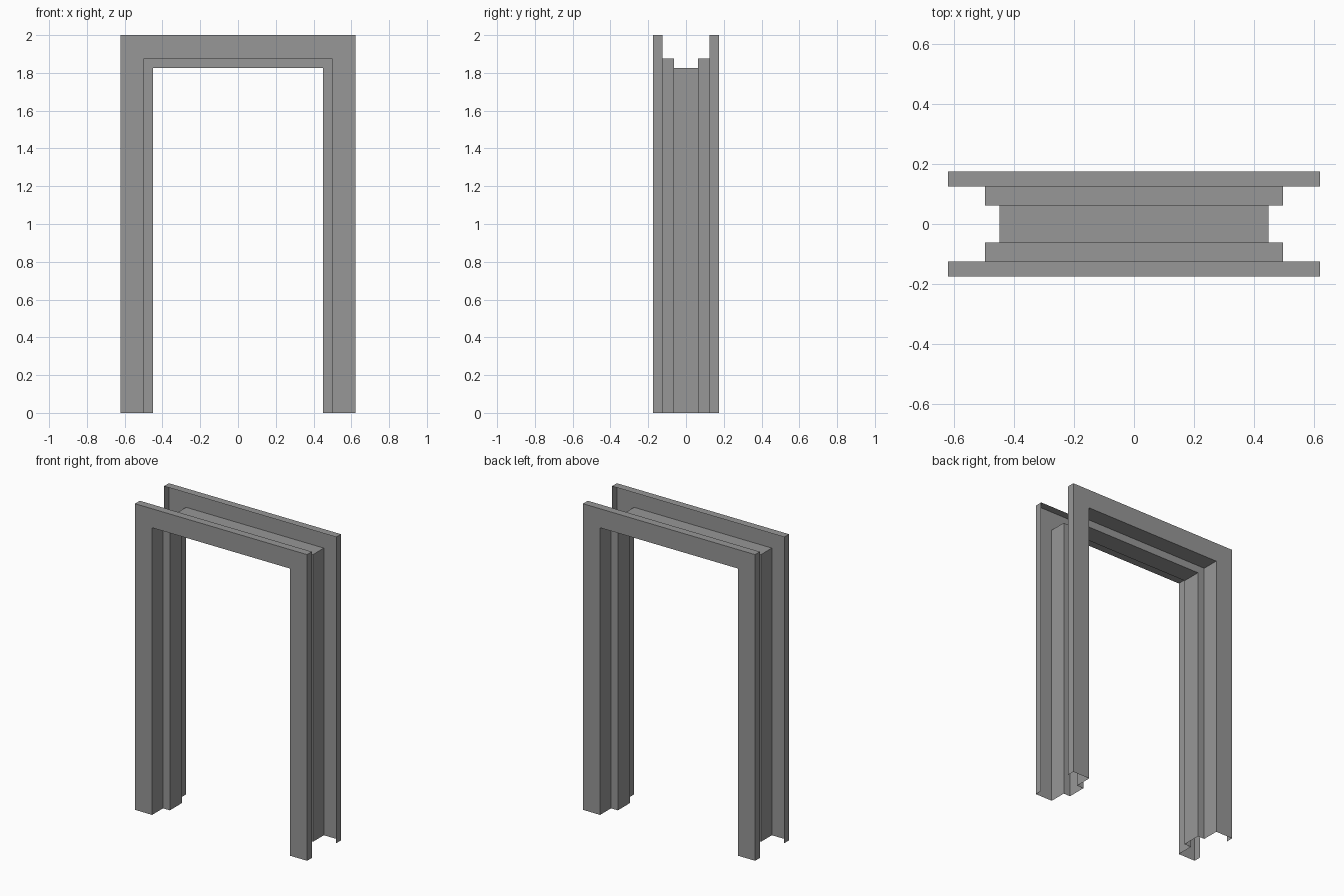
import bpy
import bmesh

# Remove the default cube
cube = bpy.data.objects.get("Cube")
if cube:
    bpy.data.objects.remove(cube, do_unlink=True)

HEIGHT = 2.0
OUTER, REBATE, STOP = 0.622, 0.498, 0.449          # half widths of the frame
FACE_Y, LIP_Y, STOP_Y = 0.175, 0.125, 0.0625       # half depths of the frame

# Grey painted steel
steel = bpy.data.materials.new("grey steel")
steel.use_nodes = True
colour = (0.31, 0.31, 0.31, 1.0)
steel.diffuse_color = colour
steel.node_tree.nodes["Principled BSDF"].inputs["Base Color"].default_value = colour

# Folded sheet section (half width, depth): return lip, face, rebate, door stop
front_half = [(OUTER, -LIP_Y), (OUTER, -FACE_Y), (REBATE, -FACE_Y),
              (REBATE, -STOP_Y), (STOP, -STOP_Y)]
section = front_half + [(w, -y) for w, y in reversed(front_half)]


def sweep_frame(name):
    """Sweep the section up one jamb, across the head and down the other, mitred."""
    bm = bmesh.new()
    strips = []
    for w, y in section:
        top = HEIGHT - (OUTER - w)
        path = [(-w, y, 0), (-w, y, top), (w, y, top), (w, y, 0)]
        strips.append([bm.verts.new(p) for p in path])
    for a, b in zip(strips, strips[1:]):
        for i in range(len(a) - 1):
            bm.faces.new((a[i], b[i], b[i + 1], a[i + 1]))
    # Point the sheet's faces outward, toward the room and the opening
    bm.normal_update()
    front = min(bm.faces, key=lambda f: f.calc_center_median().y)
    if front.normal.y > 0:
        bmesh.ops.reverse_faces(bm, faces=bm.faces[:])
    mesh = bpy.data.meshes.new(name)
    bm.to_mesh(mesh)
    bm.free()
    mesh.materials.append(steel)
    obj = bpy.data.objects.new(name, mesh)
    bpy.context.collection.objects.link(obj)
    return obj


sweep_frame("door_frame")
